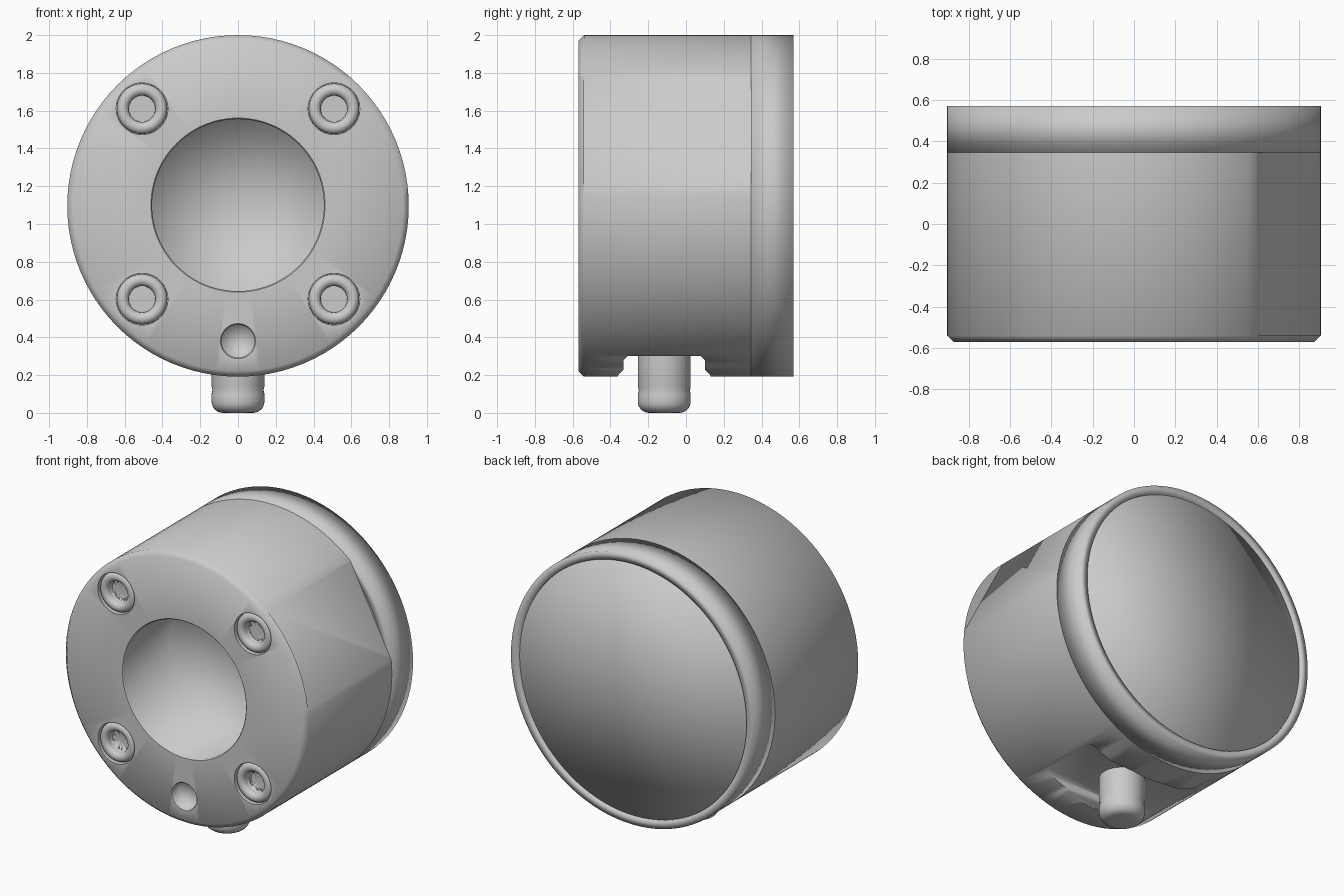
import bpy
import bmesh
import math
from mathutils import Matrix

old = bpy.data.objects.get("Cube")
if old:
    bpy.data.objects.remove(old, do_unlink=True)

CENTRE_Z = 1.096
RADIUS = 0.904
FRONT, BACK = -0.57, 0.57
SEAM = 0.345

grey = bpy.data.materials.new("plain_grey")
grey.use_nodes = True
grey.diffuse_color = (0.6, 0.6, 0.6, 1)
grey.node_tree.nodes["Principled BSDF"].inputs["Base Color"].default_value = (0.6, 0.6, 0.6, 1)


def finish(name, bm):
    bmesh.ops.recalc_face_normals(bm, faces=bm.faces)
    mesh = bpy.data.meshes.new(name)
    bm.to_mesh(mesh)
    bm.free()
    mesh.materials.append(grey)
    obj = bpy.data.objects.new(name, mesh)
    bpy.context.collection.objects.link(obj)
    return obj


def lathe(name, profile, place, steps=96, closed=False):
    """Spin (radius, height) points about local z, then place the result."""
    bm = bmesh.new()
    verts = [bm.verts.new((r, 0, h)) for r, h in profile]
    pairs = list(zip(verts, verts[1:]))
    if closed:
        pairs.append((verts[-1], verts[0]))
    edges = [bm.edges.new(p) for p in pairs]
    bmesh.ops.spin(bm, geom=verts + edges, axis=(0, 0, 1), cent=(0, 0, 0),
                   angle=math.tau, steps=steps)
    bmesh.ops.remove_doubles(bm, verts=bm.verts, dist=0.0001)
    bm.transform(place)
    return finish(name, bm)


def along_y(x=0, z=CENTRE_Z):
    """Local z becomes +y, so heights in a profile are y positions."""
    return Matrix.Translation((x, 0, z)) @ Matrix.Rotation(-math.pi / 2, 4, "X")


def prism(name, outline, x_low, x_high, turn=Matrix()):
    """Extrude a (y, z) outline along x."""
    bm = bmesh.new()
    face = bm.faces.new([bm.verts.new((x_low, y, z)) for y, z in outline])
    made = bmesh.ops.extrude_face_region(bm, geom=[face])["geom"]
    bmesh.ops.translate(bm, vec=(x_high - x_low, 0, 0),
                        verts=[v for v in made if isinstance(v, bmesh.types.BMVert)])
    bm.transform(turn)
    return finish(name, bm)


def plug(name, x, z, radius, depth, steps=40):
    return lathe(name, [(0, FRONT - 0.1), (radius, FRONT - 0.1),
                        (radius, FRONT + depth), (0, FRONT + depth)], along_y(x, z), steps)


def cut(target, cutter):
    mod = target.modifiers.new("cut", "BOOLEAN")
    mod.operation = "DIFFERENCE"
    mod.solver = "EXACT"
    mod.object = cutter
    bpy.context.view_layer.objects.active = target
    bpy.ops.object.modifier_apply(modifier=mod.name)
    bpy.data.objects.remove(cutter, do_unlink=True)


def smooth(obj, angle):
    bpy.ops.object.select_all(action="DESELECT")
    obj.select_set(True)
    bpy.context.view_layer.objects.active = obj
    bpy.ops.object.shade_smooth_by_angle(angle=math.radians(angle))


# Solid housing with a chamfered front edge
housing = lathe("housing", [
    (0, FRONT), (RADIUS - 0.03, FRONT), (RADIUS, FRONT + 0.03),
    (RADIUS, SEAM), (0, SEAM)], along_y())

# Flat on the upper left of the housing, between front plate and back ring
first, last = math.radians(6), math.radians(49)
middle, half = (first + last) / 2, (last - first) / 2
turn = Matrix.Translation((0, 0, CENTRE_Z)) @ Matrix.Rotation(-middle, 4, "Y")
flat = [(FRONT + 0.03, -0.6), (0.5, -0.6), (0.5, 0.6), (FRONT + 0.03, 0.6)]
cut(housing, prism("flat_cutter", flat, RADIUS * math.cos(half), 1.2, turn))

# Flat-bottomed pocket under the housing, with flared edges
pocket = [(-0.31, 0.3), (-0.33, 0.28), (-0.33, 0.23), (-0.36, 0.2), (-0.36, 0),
          (0.13, 0), (0.13, 0.2), (0.1, 0.23), (0.1, 0.28), (0.08, 0.3)]
cut(housing, prism("pocket_cutter", pocket, -0.6, 0.6))

# Central opening and small locating hole, each lined with a softly shaded cup
LIP = 0.006
for name, z, radius, depth in (("central_cup", 1.1, 0.455, 0.5),
                               ("locating_hole", 0.38, 0.087, 0.07)):
    outer, floor = radius + LIP, FRONT + depth
    cut(housing, plug("cup_cutter", 0, z, outer, depth + LIP, 96))
    smooth(lathe(name, [(0, floor), (radius, floor), (radius, FRONT + LIP), (outer, FRONT),
                        (outer, floor + LIP), (0, floor + LIP)], along_y(0, z)), 100)

# Four rounded screw rings seated in counterbores
ring_profile = [(0, FRONT + 0.06), (0.07, FRONT + 0.06)]
for i in range(9):
    a = math.pi * i / 8
    ring_profile.append((0.102 - 0.032 * math.cos(a), FRONT + 0.034 - 0.032 * math.sin(a)))
ring_profile.append((0.134, FRONT + 0.065))
for x, side in ((-0.508, "right"), (0.508, "left")):
    for z, level in ((0.602, "lower"), (1.61, "upper")):
        cut(housing, plug("bore_cutter", x, z, 0.137, 0.06))
        smooth(lathe(f"screw_ring_{level}_{side}", ring_profile, along_y(x, z), 32), 100)
smooth(housing, 50)

# Back ring
RIM = 0.85
smooth(lathe("back_ring", [(RADIUS, SEAM), (RADIUS, BACK), (RIM, BACK), (RIM, SEAM)],
             along_y(), closed=True), 100)

# Flat back cover, just inside the ring
smooth(lathe("back_cover", [(0, SEAM), (RIM, SEAM), (RIM, BACK - 0.015), (0, BACK - 0.015)],
             along_y()), 100)

# Rounded nub with a shallow groove
nub = [(0, 0)]
for i in range(7):
    a = math.pi / 2 * i / 6
    nub.append((0.08 + 0.06 * math.sin(a), 0.06 - 0.06 * math.cos(a)))
nub += [(0.14, 0.1), (0.135, 0.12), (0.14, 0.14), (0.14, 0.32), (0, 0.32)]
smooth(lathe("nub", nub, Matrix.Translation((0, -0.115, 0)), 40), 60)
